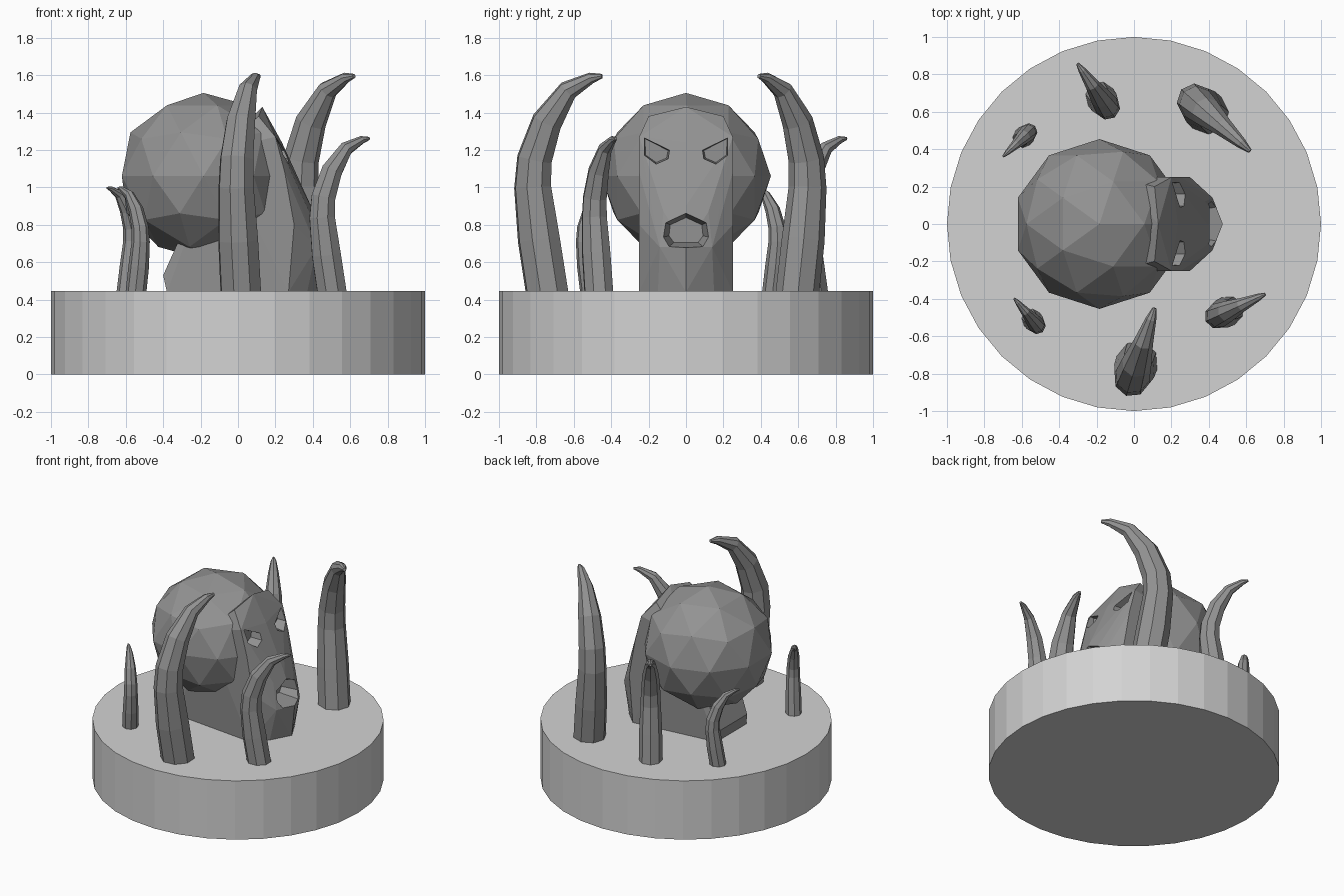
import bpy, bmesh, math
from mathutils import Vector

if "Cube" in bpy.data.objects:
    bpy.data.objects.remove(bpy.data.objects["Cube"])


def material(name, c):
    m = bpy.data.materials.new(name)
    m.diffuse_color = (c, c, c, 1)
    m.use_nodes = True
    m.node_tree.nodes["Principled BSDF"].inputs["Base Color"].default_value = m.diffuse_color
    return m


LIGHT = material("light grey", 0.65)
DARK = material("dark grey", 0.29)


def finish(bm, name, mat):
    bmesh.ops.recalc_face_normals(bm, faces=bm.faces)
    me = bpy.data.meshes.new(name)
    bm.to_mesh(me)
    bm.free()
    me.materials.append(mat)
    ob = bpy.data.objects.new(name, me)
    bpy.context.collection.objects.link(ob)
    return ob


def loft(rings, name, mat):
    """Skin a list of equal-length point rings and cap both ends."""
    bm = bmesh.new()
    vs = [[bm.verts.new(p) for p in r] for r in rings]
    n = len(vs[0])
    for a, b in zip(vs, vs[1:]):
        for i in range(n):
            j = (i + 1) % n
            bm.faces.new((a[i], a[j], b[j], b[i]))
    bm.faces.new(vs[0])
    bm.faces.new(vs[-1])
    return finish(bm, name, mat)


def boolean(target, other, op):
    m = target.modifiers.new(op.lower(), 'BOOLEAN')
    m.operation, m.solver, m.object = op, 'EXACT', other
    bpy.context.view_layer.objects.active = target
    bpy.ops.object.modifier_apply(modifier=m.name)
    bpy.data.objects.remove(other)


# Round plinth
FLOOR = 0.445
bm = bmesh.new()
bmesh.ops.create_cone(bm, cap_ends=True, segments=32, radius1=1, radius2=1, depth=FLOOR)
bmesh.ops.translate(bm, vec=(0, 0, FLOOR / 2), verts=bm.verts)
finish(bm, "plinth", LIGHT)

# Faceted skull
bm = bmesh.new()
bmesh.ops.create_icosphere(bm, subdivisions=2, radius=0.445)
for v in bm.verts:
    v.co = Vector((v.co.x * 1.03 - 0.185, v.co.y * 1.02, v.co.z + 1.06))
head = finish(bm, "head", DARK)

# Face, jaw and neck as one mirrored hull
half = [(.13, 0, 1.43), (.11, .2, 1.38), (.235, 0, 1.24), (.20, .25, 1.27),
        (.25, .25, 1.08), (.31, 0, 1.06), (.39, 0, .90), (.38, .12, .87),
        (.30, .25, .80), (.475, 0, .68), (.42, .14, .68), (.28, .25, .66),
        (.45, 0, .44), (.37, .15, .44), (.27, .25, .44),
        (-.38, .18, .44), (-.40, .16, .53), (-.1, .25, 1.2)]
bm = bmesh.new()
for x, y, z in half:
    for s in ((1, -1) if y else (1,)):
        bm.verts.new((x, y * s, z))
bmesh.ops.convex_hull(bm, input=bm.verts)
loose = [v for v in bm.verts if not v.link_faces]
bmesh.ops.delete(bm, geom=loose, context='VERTS')
boolean(head, finish(bm, "face_block", DARK), 'UNION')


# Tapered recesses for eyes and open mouth
def recess(outline, x_in, x_out, shrink, name):
    cy = sum(p[0] for p in outline) / len(outline)
    cz = sum(p[1] for p in outline) / len(outline)
    inner = [(x_in, cy + (y - cy) * shrink, cz + (z - cz) * shrink) for y, z in outline]
    outer = [(x_out, y, z) for y, z in outline]
    boolean(head, loft([inner, outer], name, DARK), 'DIFFERENCE')


eye = [(.08, 1.2), (.235, 1.28), (.23, 1.17), (.16, 1.12), (.09, 1.15)]
for s in (1, -1):
    recess([(y * s, z) for y, z in eye], .18, .32, .8, "eye_cutter")
mouth = [(0, .88), (.13, .82), (.14, .73), (.10, .675),
         (-.10, .675), (-.14, .73), (-.13, .82)]
recess(mouth, .30, .49, .65, "mouth_cutter")

# Curling tentacles: (offset toward tip, height, radius) along the spine
SPINE = [(.08, 0, .12), (.035, .275, .118), (0, .555, .104), (.01, .705, .098),
         (.08, .905, .085), (.2, 1.075, .055), (.33, 1.14, .03), (.39, 1.15, .012)]


def tentacle(name, x, y, angle, scale):
    d = Vector((math.cos(angle), math.sin(angle), 0))
    side = Vector((-d.y, d.x, 0))
    pts = [Vector((x, y, FLOOR)) + (d * u + Vector((0, 0, z))) * scale for u, z, r in SPINE]
    rings = []
    for i, p in enumerate(pts):
        t = (pts[min(i + 1, len(pts) - 1)] - pts[max(i - 1, 0)]).normalized()
        if i == 0:
            t = Vector((0, 0, 1))
        up = t.cross(side)
        r = SPINE[i][2] * scale
        rings.append([p + (side * math.cos(a) * 0.95 + up * math.sin(a)) * r
                      for a in (math.tau * k / 8 for k in range(8))])
    loft(rings, name, DARK)


for name, x, y, tip_x, tip_y, scale in (
        ("front_tentacle", -.01, -.82, .11, -.45, 1.0),
        ("back_right_tentacle", .33, .65, .62, .39, 1.0),
        ("back_tentacle", -.145, .63, -.29, .84, .71),
        ("front_right_tentacle", .45, -.49, .69, -.38, .71),
        ("back_left_tentacle", -.565, .49, -.69, .37, .48),
        ("front_left_tentacle", -.52, -.54, -.63, -.41, .48)):
    tentacle(name, x, y, math.atan2(tip_y - y, tip_x - x), scale)
